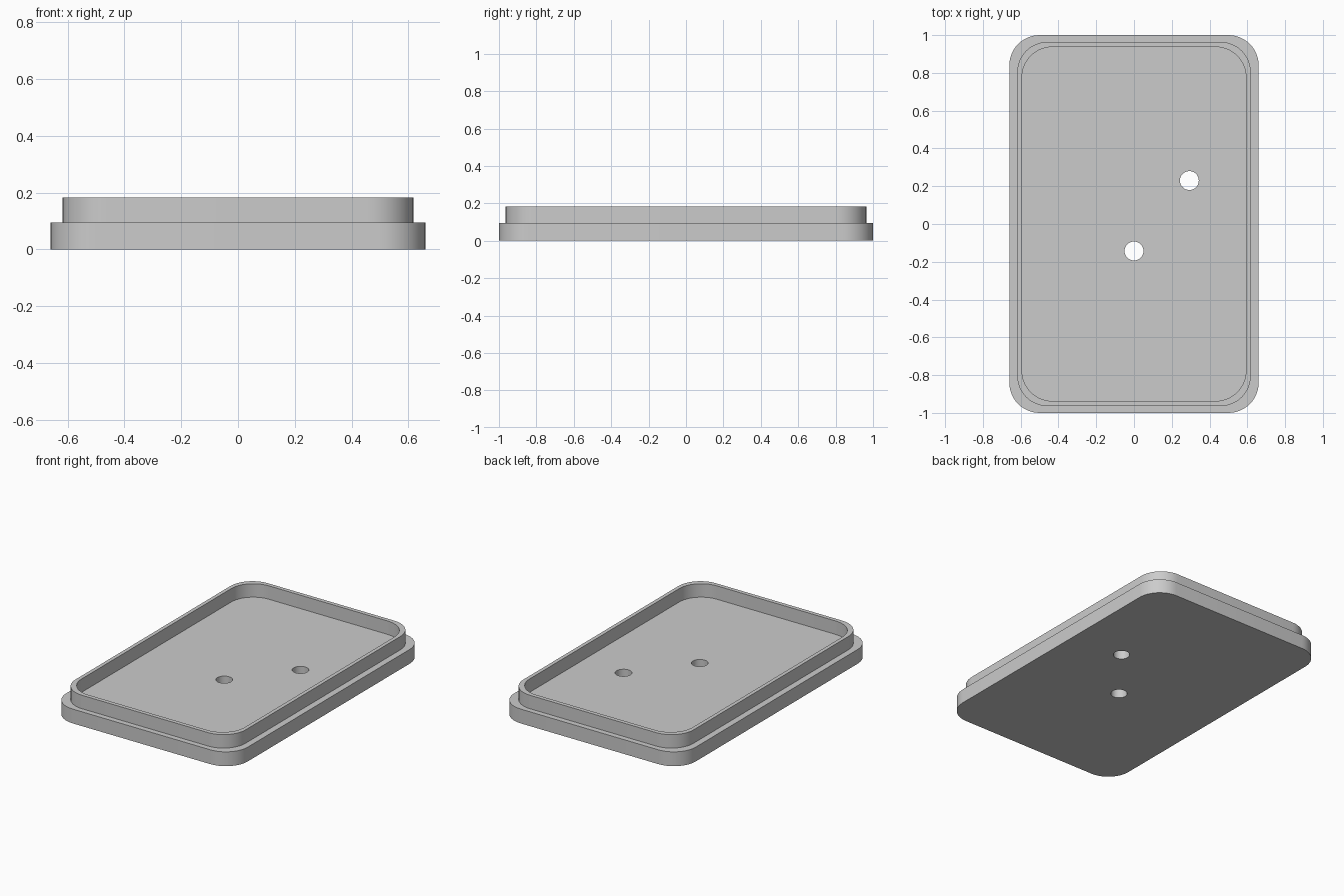
import bpy
import bmesh
from math import cos, sin, pi, radians

if "Cube" in bpy.data.objects:
    bpy.data.objects.remove(bpy.data.objects["Cube"])

LEDGE, TOP = 0.094, 0.182
CORNER = 0.16
OUTER, RIM, INNER = (0.66, 1.0), (0.618, 0.964), (0.593, 0.937)
HOLES = [(0.293, 0.23), (0.0, -0.143)]
HOLE_RADIUS = 0.05

bm = bmesh.new()


def close_loop(points, z):
    verts = [bm.verts.new((x, y, z)) for x, y in points]
    edges = [bm.edges.new((v, verts[i - 1])) for i, v in enumerate(verts)]
    return verts, edges


def rounded_rect(half, z, steps=12):
    points = []
    for quarter, (sx, sy) in enumerate([(1, 1), (-1, 1), (-1, -1), (1, -1)]):
        cx, cy = sx * (half[0] - CORNER), sy * (half[1] - CORNER)
        for i in range(steps + 1):
            a = (quarter + i / steps) * pi / 2
            points.append((cx + CORNER * cos(a), cy + CORNER * sin(a)))
    return close_loop(points, z)


def circle(centre, z, sides=40):
    angles = [2 * pi * i / sides for i in range(sides)]
    return close_loop([(centre[0] + HOLE_RADIUS * cos(a),
                        centre[1] + HOLE_RADIUS * sin(a)) for a in angles], z)


def skin(a, b):
    for i in range(len(a)):
        bm.faces.new((a[i - 1], a[i], b[i], b[i - 1]))


# Outer wall, ledge, rim wall, rim top and inner wall, as one stepped skin
rings = [rounded_rect(half, z) for half, z in (
    (OUTER, 0), (OUTER, LEDGE), (RIM, LEDGE), (RIM, TOP), (INNER, TOP), (INNER, LEDGE))]
for lower, upper in zip(rings, rings[1:]):
    skin(lower[0], upper[0])

# Underside and tray floor, pierced by the holes
bottom_edges, floor_edges = list(rings[0][1]), list(rings[-1][1])
for centre in HOLES:
    low, high = circle(centre, 0), circle(centre, LEDGE)
    skin(low[0], high[0])
    bottom_edges += low[1]
    floor_edges += high[1]
for edges in (bottom_edges, floor_edges):
    bmesh.ops.triangle_fill(bm, edges=edges, use_beauty=True, use_dissolve=False)
bmesh.ops.recalc_face_normals(bm, faces=bm.faces)

mesh = bpy.data.meshes.new("tray_lid")
bm.to_mesh(mesh)
bm.free()
lid = bpy.data.objects.new("tray_lid", mesh)
bpy.context.collection.objects.link(lid)

# Plain grey finish
grey = bpy.data.materials.new("plain_grey")
grey.use_nodes = True
colour = (0.6, 0.6, 0.6, 1)
grey.diffuse_color = colour
grey.node_tree.nodes["Principled BSDF"].inputs["Base Color"].default_value = colour
mesh.materials.append(grey)

# Smooth corners with crisp edges
bpy.ops.object.select_all(action="DESELECT")
lid.select_set(True)
bpy.context.view_layer.objects.active = lid
bpy.ops.object.shade_smooth_by_angle(angle=radians(30))
